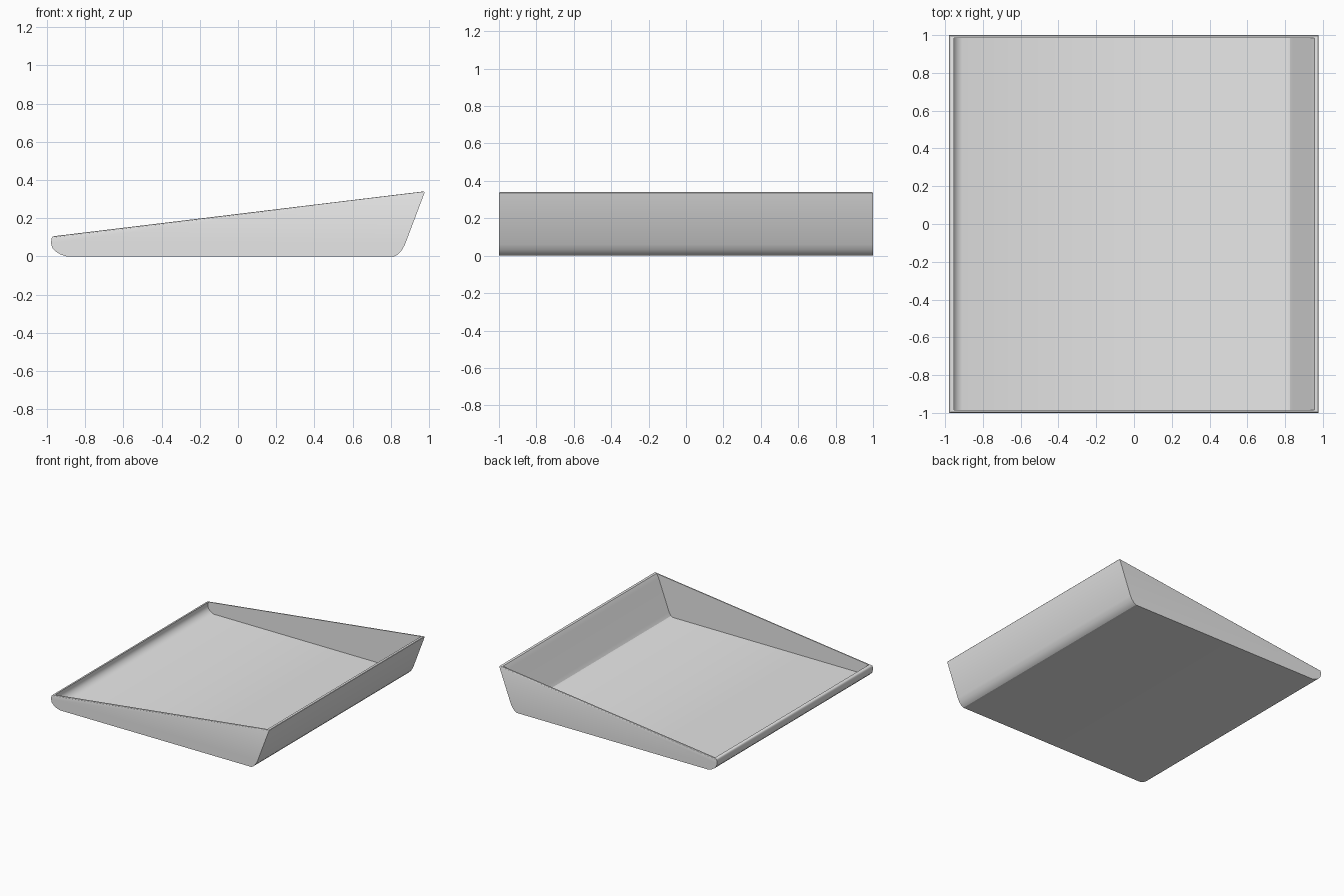
import bpy
import bmesh

cube = bpy.data.objects.get("Cube")
if cube:
    bpy.data.objects.remove(cube, do_unlink=True)

# Single grey finish
grey = bpy.data.materials.new("light_grey")
grey.use_nodes = True
colour = (0.8, 0.8, 0.8, 1)
grey.diffuse_color = colour
grey.node_tree.nodes["Principled BSDF"].inputs["Base Color"].default_value = colour

# Cross-sections (x, z), from the low rim, under the floor, to the high rim
OUTER = [(-0.975, 0.104), (-0.98, 0.07), (-0.973, 0.045), (-0.955, 0.025),
         (-0.93, 0.01), (-0.9, 0), (0.82, 0), (0.838, 0.01),
         (0.858, 0.032), (0.874, 0.06), (0.98, 0.341)]
INNER = [(-0.953, 0.107), (-0.96, 0.09), (-0.96, 0.07), (-0.952, 0.05),
         (-0.935, 0.033), (-0.91, 0.02), (0.81, 0.02), (0.825, 0.028),
         (0.842, 0.055), (0.935, 0.305), (0.955, 0.338)]

bm = bmesh.new()


def shell(profile, half_width):
    """Extrude an open profile along y and close both ends."""
    front, back = ([bm.verts.new((x, y, z)) for x, z in profile]
                   for y in (-half_width, half_width))
    for i in range(len(profile) - 1):
        bm.faces.new((front[i], front[i + 1], back[i + 1], back[i]))
    bm.faces.new(front)
    bm.faces.new(back)
    return [front[0], front[-1], back[-1], back[0]]


# Outside skin, inside skin, and the rim joining them
outer_rim = shell(OUTER, 1.0)
inner_rim = shell(INNER, 0.985)
for i in range(4):
    j = (i + 1) % 4
    bm.faces.new((outer_rim[i], outer_rim[j], inner_rim[j], inner_rim[i]))
bmesh.ops.recalc_face_normals(bm, faces=bm.faces)

# Softly rounded outer rim
rim_edges = [bm.edges.get((outer_rim[i], outer_rim[(i + 1) % 4])) for i in range(4)]
bmesh.ops.bevel(bm, geom=rim_edges, offset=0.009, segments=3, profile=0.5,
                affect='EDGES')

mesh = bpy.data.meshes.new("tray")
bm.to_mesh(mesh)
bm.free()
mesh.materials.append(grey)
tray = bpy.data.objects.new("tray", mesh)
bpy.context.collection.objects.link(tray)

# Smooth curves, crisp corners
bpy.ops.object.select_all(action='DESELECT')
tray.select_set(True)
bpy.context.view_layer.objects.active = tray
bpy.ops.object.shade_smooth_by_angle(angle=0.5)
